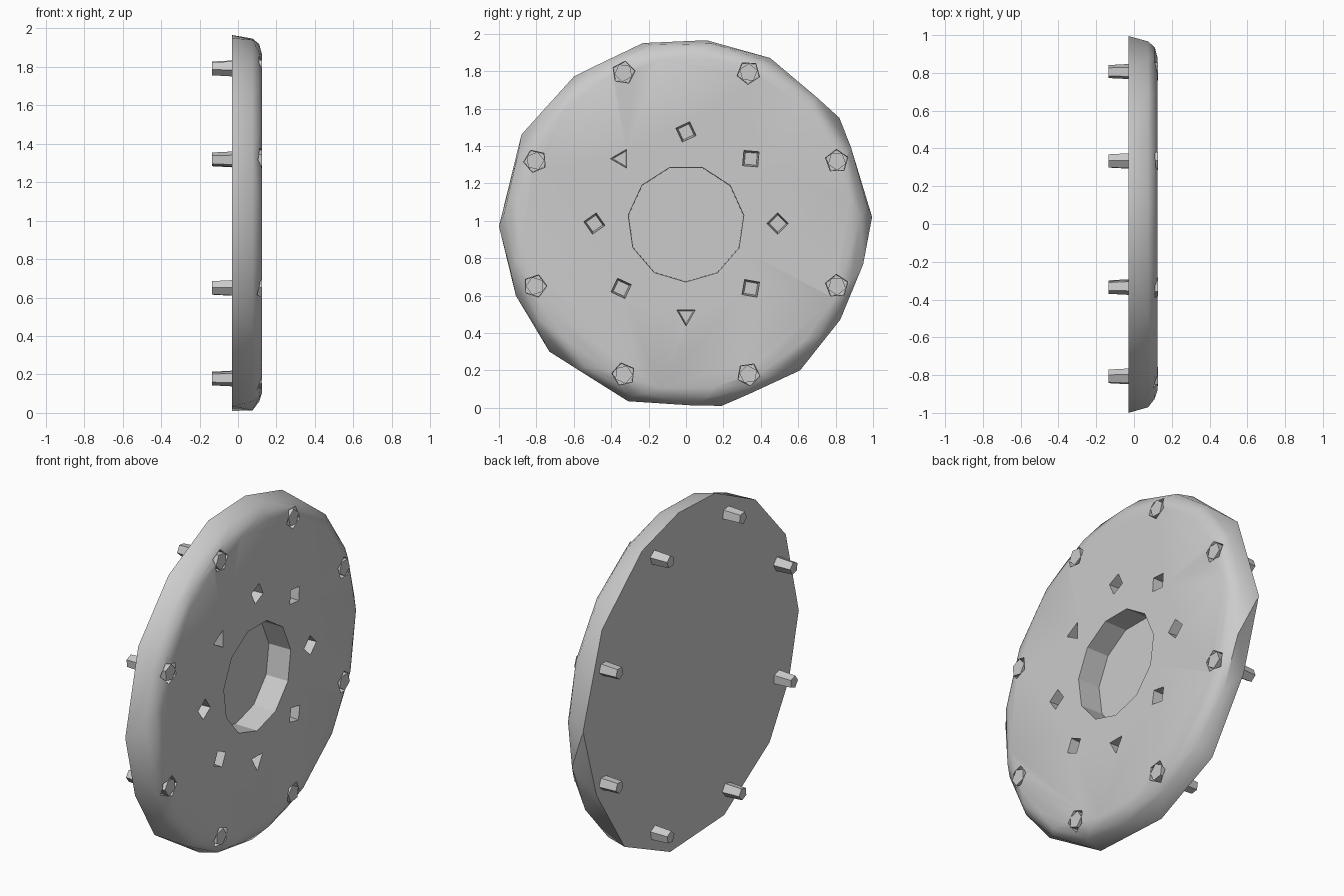
import bpy, bmesh, math
from math import cos, sin, radians
from mathutils import Vector

cube = bpy.data.objects.get("Cube")
if cube:
    bpy.data.objects.remove(cube)

CZ = 0.985          # height of the wheel axis
BACK, FACE = -0.03, 0.125

grey = bpy.data.materials.new("plain grey")
grey.use_nodes = True
grey.diffuse_color = (0.6, 0.6, 0.6, 1)
grey.node_tree.nodes["Principled BSDF"].inputs["Base Color"].default_value = (0.6, 0.6, 0.6, 1)


def hull(name, points):
    """Convex solid around a set of points."""
    bm = bmesh.new()
    for p in points:
        bm.verts.new(p)
    bmesh.ops.convex_hull(bm, input=bm.verts[:])
    bmesh.ops.dissolve_limit(bm, angle_limit=radians(0.5), verts=bm.verts[:], edges=bm.edges[:])
    bmesh.ops.recalc_face_normals(bm, faces=bm.faces[:])
    mesh = bpy.data.meshes.new(name)
    bm.to_mesh(mesh)
    bm.free()
    mesh.materials.append(grey)
    obj = bpy.data.objects.new(name, mesh)
    bpy.context.collection.objects.link(obj)
    return obj


def ring(x, r, n, turn=0, cy=0, cz=CZ):
    return [Vector((x, cy + r * cos(radians(turn) + math.tau * i / n),
                    cz + r * sin(radians(turn) + math.tau * i / n))) for i in range(n)]


def prism(name, x0, r0, x1, r1, n, turn, cy=0, cz=CZ):
    return hull(name, ring(x0, r0, n, turn, cy, cz) + ring(x1, r1, n, turn, cy, cz))


def carve(target, cutter):
    mod = target.modifiers.new("carve", "BOOLEAN")
    mod.operation = "DIFFERENCE"
    mod.solver = "EXACT"
    mod.object = cutter
    bpy.context.view_layer.objects.active = target
    bpy.ops.object.modifier_apply(modifier=mod.name)
    bpy.data.objects.remove(cutter)


def polar(r, degrees):
    return r * cos(radians(degrees)), CZ + r * sin(radians(degrees))


# Wheel disc: uneven back outline, softened front rim
outline = [(-0.23, 1.95), (0.11, 1.965), (0.45, 1.87), (0.82, 1.55), (0.995, 1.02),
           (0.87, 0.6), (0.61, 0.2), (0.19, 0.01), (-0.31, 0.035), (-0.73, 0.3),
           (-0.91, 0.6), (-1, 0.97), (-0.88, 1.46), (-0.6, 1.77)]
points = [Vector((BACK, y, z)) for y, z in outline]
points += ring(0.075, 0.972, 19, 6) + ring(0.11, 0.935, 17, 2) + ring(FACE, 0.89, 20, 9)
disc = hull("wheel_disc", points)

# Central recess
carve(disc, prism("hub_cutter", -0.015, 0.31, 0.3, 0.315, 11, 8))

# Inner ring of pockets with uneven side counts
sides = [4, 4, 4, 3, 4, 4, 3, 4]
turns = [0, 40, 70, 60, 80, 20, 30, 35]
for i, (n, turn) in enumerate(zip(sides, turns)):
    y, z = polar(0.49, 45 * i)
    carve(disc, prism("pocket_cutter", 0.0, 0.045, 0.15, 0.06, n, turn, y, z))

# Outer ring of sockets, each holding a pin that sticks out of the back
for i in range(8):
    y, z = polar(0.873, 22.5 + 45 * i)
    turn = 20 + 31 * i
    carve(disc, prism("socket_cutter", 0.05, 0.06, 0.2, 0.066, 5, turn, y, z))
    prism(f"pin_{i + 1}", -0.135, 0.036, FACE + 0.001, 0.05, 5, turn + 36, y, z)

# Smooth rim, crisp edges
bpy.ops.object.select_all(action="DESELECT")
disc.select_set(True)
bpy.context.view_layer.objects.active = disc
bpy.ops.object.shade_smooth_by_angle(angle=radians(30))
